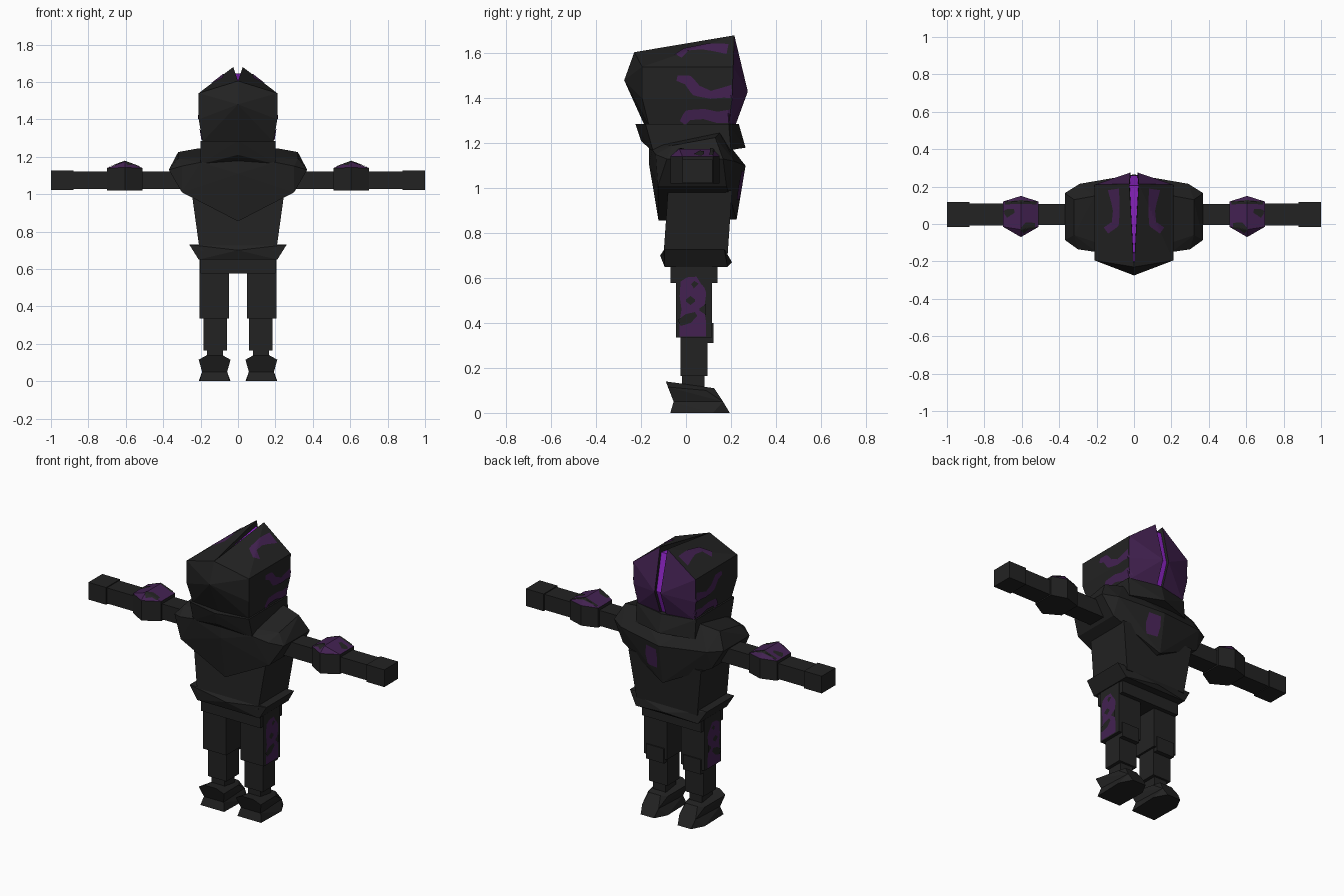
import bpy, bmesh
from mathutils import Vector
from mathutils.bvhtree import BVHTree

if "Cube" in bpy.data.objects:
    bpy.data.objects.remove(bpy.data.objects["Cube"])


def material(name, rgb):
    m = bpy.data.materials.new(name)
    m.diffuse_color = (*rgb, 1)
    m.use_nodes = True
    m.node_tree.nodes["Principled BSDF"].inputs["Base Color"].default_value = m.diffuse_color
    return m


DARK = material("charcoal", (0.0165, 0.0165, 0.0165))
PURPLE = material("dull purple", (0.056, 0.0155, 0.083))
BRIGHT = material("bright violet", (0.27, 0.018, 0.56))


def finish(bm, name, mats):
    me = bpy.data.meshes.new(name)
    bm.to_mesh(me)
    for m in mats:
        me.materials.append(m)
    ob = bpy.data.objects.new(name, me)
    bpy.context.collection.objects.link(ob)
    return ob


def hull(name, pts, mats=(DARK,), rule=None, sym=False, side=1):
    """Faceted solid around points; returns a tree for laying markings on it."""
    pts = [(x * side, y, z) for x, y, z in pts]
    if sym:
        pts += [(-x, y, z) for x, y, z in pts if abs(x) > 1e-5]
    bm = bmesh.new()
    for p in pts:
        bm.verts.new(p)
    res = bmesh.ops.convex_hull(bm, input=bm.verts[:])
    junk = {v for k in ("geom_interior", "geom_unused") for v in res[k]
            if isinstance(v, bmesh.types.BMVert)}
    bmesh.ops.delete(bm, geom=list(junk), context='VERTS')
    bmesh.ops.recalc_face_normals(bm, faces=bm.faces[:])
    bmesh.ops.dissolve_limit(bm, angle_limit=0.01, verts=bm.verts[:], edges=bm.edges[:])
    bm.normal_update()
    if rule:
        for f in bm.faces:
            f.material_index = int(rule(f.normal))
    tree = BVHTree.FromBMesh(bm)
    finish(bm, name, mats)
    bm.free()
    return tree


def box_pts(x0, x1, y0, y1, z0, z1):
    return [(x, y, z) for x in (x0, x1) for y in (y0, y1) for z in (z0, z1)]


def stripe(name, tree, axis, path, side=1, mat=PURPLE, sub=5, lift=0.004):
    """Thin marking draped on a surface. path = (u, v, width) seen along axis."""
    pts = []
    for a, b in zip(path, path[1:]):
        for i in range(sub):
            pts.append(Vector(a).lerp(Vector(b), i / sub))
    pts.append(Vector(path[-1]))
    bm = bmesh.new()
    rows = []
    for i, p in enumerate(pts):
        t = pts[min(i + 1, len(pts) - 1)] - pts[max(i - 1, 0)]
        n = Vector((-t.y, t.x)).normalized() * p.z / 2
        row = []
        for k in (-1, -0.5, 0, 0.5, 1):
            u, v = p.x + n.x * k, p.y + n.y * k
            if axis == 'x':
                o, d = Vector((3 * side, u, v)), Vector((-side, 0, 0))
            elif axis == 'y':
                o, d = Vector((u * side, 3, v)), Vector((0, -1, 0))
            else:
                o, d = Vector((u * side, v, 3)), Vector((0, 0, -1))
            hit, nor, _, _ = tree.ray_cast(o, d)
            row.append(bm.verts.new(hit - d * lift) if hit else None)
        rows.append(row)
    for r, s in zip(rows, rows[1:]):
        for k in range(4):
            q = (r[k], r[k + 1], s[k + 1], s[k])
            if all(q):
                f = bm.faces.new(q)
                f.normal_update()
                if f.normal.dot(-d) < 0:
                    f.normal_flip()
    finish(bm, name, (mat,))
    bm.free()


# torso
chest = hull("chest", [
    (0, -.165, 1.20), (0, -.165, 1.11), (0, -.122, .855), (.2, -.15, 1.17),
    (.30, -.135, 1.15), (.30, -.125, 1.01), (.37, -.085, 1.13), (.37, .165, 1.13),
    (.32, .13, 1.225), (.32, -.06, 1.19), (.21, .15, 1.245), (.29, .215, 1.12),
    (.30, .18, 1.01), (0, .265, 1.10), (0, .225, .86)], sym=True)
stripe("back_marking", chest, 'y', [(.065, .95, .07), (.065, 1.01, .09), (.06, 1.075, .075)])
hull("abdomen", [(.245, -.08, .99), (.245, .205, .99), (.205, -.10, .70),
                 (.205, .185, .70)], sym=True)
hull("belt", [(.26, -.095, .73), (.26, .17, .73), (0, -.115, .70), (0, .205, .67),
              (.21, -.095, .65), (.21, .185, .65)], sym=True)
hull("pelvis", box_pts(-.2, .2, -.07, .14, .577, .66))
hull("collar", [(0, -.225, 1.285), (0, -.2, 1.21), (.2, -.18, 1.285), (.2, -.145, 1.16),
                (.2, .19, 1.285), (0, .235, 1.285), (0, .265, 1.18), (.2, .2, 1.17)], sym=True)

# violet core seen through the slot in the head
hull("head_slot", [(0, -.225, 1.595), (.025, .205, 1.645), (.022, .258, 1.43),
                   (.022, .205, 1.285), (0, -.1, 1.3)], (BRIGHT,), sym=True)

for s, tag in ((1, "right"), (-1, "left")):
    # half of the helmet, with a purple visor on the rear side
    head = hull(tag + "_helmet", [
        (0, -.23, 1.605), (.025, .215, 1.68), (.02, .275, 1.43), (.02, .22, 1.28),
        (0, -.275, 1.48), (0, -.185, 1.28), (.21, -.195, 1.54), (.21, .21, 1.54),
        (.21, -.195, 1.40), (.21, .205, 1.40), (.19, -.165, 1.28), (.19, .19, 1.28)],
        (DARK, PURPLE), lambda n: n.y > .6, side=s)
    stripe(tag + "_helmet_top_stripe", head, 'z', [
        (.15, -.035, .04), (.10, .0, .04), (.095, .07, .035), (.10, .12, .045),
        (.11, .185, .06)], s)
    stripe(tag + "_helmet_side_stripe", head, 'x', [
        (-.04, 1.49, .025), (.01, 1.48, .045), (.045, 1.435, .05), (.11, 1.415, .035),
        (.165, 1.425, .045), (.205, 1.43, .06)], s)
    stripe(tag + "_helmet_low_stripe", head, 'x', [
        (-.015, 1.29, .03), (.01, 1.325, .045), (.08, 1.33, .045), (.14, 1.315, .05),
        (.2, 1.32, .06)], s)

    # arm
    hull(tag + "_upper_arm", box_pts(.30, .53, -.005, .108, 1.028, 1.122), side=s)
    hull(tag + "_forearm", box_pts(.68, .885, -.008, .11, 1.027, 1.122), side=s)
    hull(tag + "_hand", box_pts(.88, 1.0, -.016, .118, 1.022, 1.127), side=s)
    guard = hull(tag + "_arm_guard",
                 box_pts(.51, .70, -.015, .12, 1.02, 1.14)
                 + box_pts(.605, .605, -.07, .15, 1.02, 1.142)
                 + [(.605, -.03, 1.175), (.605, .12, 1.175)],
                 (DARK, PURPLE), lambda n: n.z > .3, side=s)
    stripe(tag + "_guard_gap", guard, 'z', [(.52, .112, .015), (.605, .118, .02),
                                            (.69, .112, .015)], s, DARK)
    stripe(tag + "_guard_notch", guard, 'z', [(.53, -.01, .03), (.57, -.01, .04),
                                              (.60, -.04, .03)], s, DARK)
    stripe(tag + "_guard_fleck", guard, 'z', [(.64, .07, .02), (.675, .06, .04),
                                              (.69, .05, .04)], s, DARK)

    # leg
    thigh = hull(tag + "_thigh", box_pts(.048, .205, -.045, .115, .335, .655), side=s)
    stripe(tag + "_thigh_marking", thigh, 'x', [
        (.03, .34, .12), (.03, .40, .12), (.03, .46, .10), (.03, .53, .12),
        (.02, .56, .10), (.06, .585, .05)], s)
    for i, path in enumerate((
            [(.0, .5, .01), (.02, .5, .04), (.04, .5, .01)],
            [(-.03, .40, .03), (.01, .42, .045), (.045, .44, .02)],
            [(.06, .46, .01), (.09, .46, .05)],
            [(.03, .58, .02), (.045, .565, .03)])):
        stripe(f"{tag}_thigh_spot_{i}", thigh, 'x', path, s, DARK, lift=0.007)
    hull(tag + "_knee", box_pts(.065, .185, .08, .122, .31, .40), side=s)
    hull(tag + "_shin", box_pts(.06, .185, -.025, .095, .165, .34), side=s)
    hull(tag + "_ankle", box_pts(.08, .165, -.018, .082, .11, .17), side=s)
    ring = [(.058, -.055, .05), (.192, -.055, .05), (.07, .165, .05), (.18, .165, .05)]
    hull(tag + "_foot_sole", ring + [
        (.045, -.07, 0), (.205, -.07, 0), (.04, .12, 0), (.21, .12, 0),
        (.08, .195, 0), (.17, .195, 0)], side=s)
    hull(tag + "_foot_top", ring + [
        (.04, -.08, .115), (.21, -.08, .115), (.085, -.09, .14), (.165, -.09, .14),
        (.085, .125, .11), (.165, .125, .11), (.06, .09, .10), (.19, .09, .10)], side=s)
